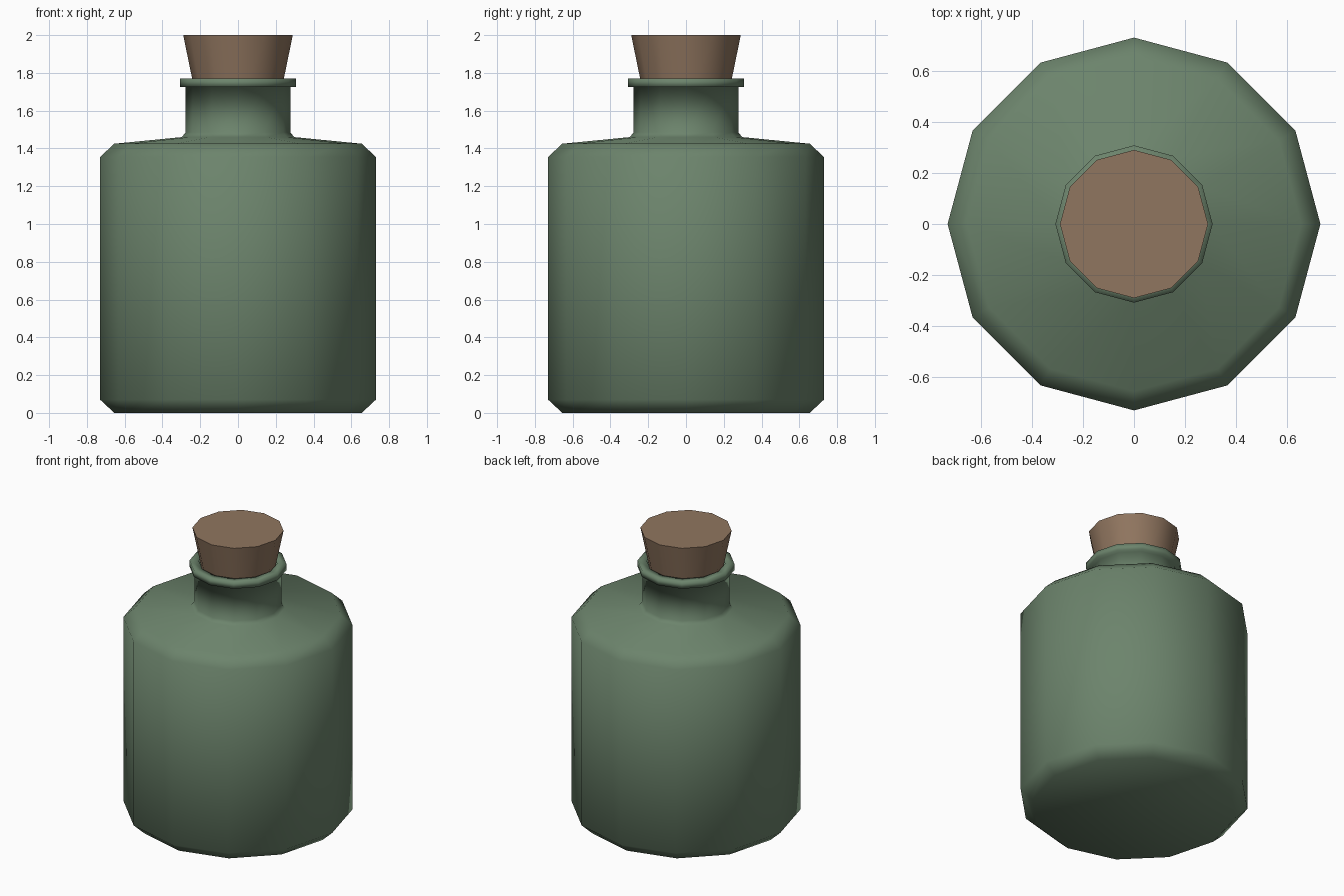
import bpy, bmesh
from math import cos, sin, tau, radians

if "Cube" in bpy.data.objects:
    bpy.data.objects.remove(bpy.data.objects["Cube"])

SIDES = 12


def material(name, color):
    m = bpy.data.materials.new(name)
    m.diffuse_color = color
    m.use_nodes = True
    m.node_tree.nodes["Principled BSDF"].inputs["Base Color"].default_value = m.diffuse_color
    return m


def lathe(name, profile, mat, angle):
    """Spin an (r, z) profile, listed bottom to top, and cap both ends."""
    bm = bmesh.new()
    rings = [[bm.verts.new((r * cos(tau * i / SIDES), r * sin(tau * i / SIDES), z))
              for i in range(SIDES)] for r, z in profile]
    for a, b in zip(rings, rings[1:]):
        for i in range(SIDES):
            j = (i + 1) % SIDES
            bm.faces.new((a[i], a[j], b[j], b[i]))
    bm.faces.new(rings[0][::-1])
    bm.faces.new(rings[-1])
    mesh = bpy.data.meshes.new(name)
    bm.to_mesh(mesh)
    bm.free()
    mesh.materials.append(mat)
    obj = bpy.data.objects.new(name, mesh)
    bpy.context.collection.objects.link(obj)
    bpy.ops.object.select_all(action='DESELECT')
    obj.select_set(True)
    bpy.context.view_layer.objects.active = obj
    bpy.ops.object.shade_smooth_by_angle(angle=radians(angle))
    return obj


glass = material("green_glass", (0.15, 0.23, 0.15, 1))
brown = material("cork_brown", (0.28, 0.18, 0.115, 1))

# Bottle: chamfered body, sloped shoulder, neck, lip and mouth recess
lathe("bottle", [
    (0.655, 0), (0.73, 0.07), (0.73, 1.355), (0.655, 1.425),
    (0.298, 1.46), (0.277, 1.485), (0.277, 1.725),
    (0.308, 1.725), (0.308, 1.77), (0.25, 1.77), (0.25, 1.6),
], glass, 100)

# Tapered cork stopper
lathe("cork", [(0.21, 1.61), (0.29, 2.0)], brown, 60)
